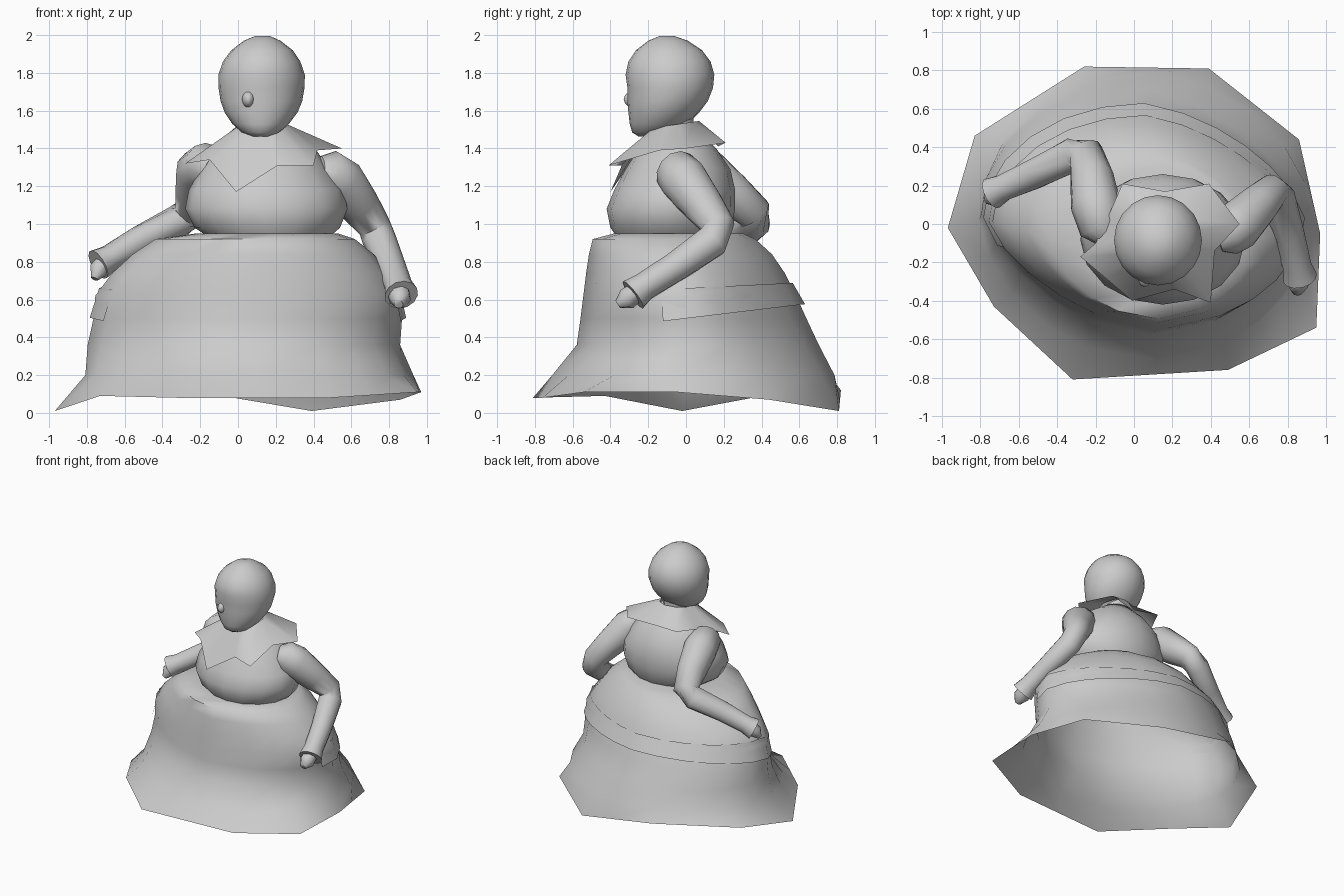
import bpy, bmesh, math
from mathutils import Vector


def loft(name, rings, cap_start=False, cap_end=False, smooth=60):
    """Skin a stack of equal-length closed rings."""
    bm = bmesh.new()
    rows = [[bm.verts.new(p) for p in r] for r in rings]
    n = len(rows[0])
    for a, b in zip(rows, rows[1:]):
        for i in range(n):
            j = (i + 1) % n
            bm.faces.new((a[i], a[j], b[j], b[i]))
    if cap_start:
        bm.faces.new(rows[0][::-1])
    if cap_end:
        bm.faces.new(rows[-1])
    bmesh.ops.recalc_face_normals(bm, faces=bm.faces)
    me = bpy.data.meshes.new(name)
    bm.to_mesh(me)
    bm.free()
    ob = bpy.data.objects.new(name, me)
    bpy.context.collection.objects.link(ob)
    bpy.ops.object.select_all(action='DESELECT')
    ob.select_set(True)
    bpy.context.view_layer.objects.active = ob
    bpy.ops.object.shade_smooth_by_angle(angle=math.radians(smooth))
    return ob


def oval(angles, z, x0, x1, y0, y1, skew=0, tilt=0):
    """Elliptical ring by extents; skew flattens two opposite diagonals, tilt lifts the back."""
    pts = []
    for a in angles:
        r = 1 - skew * max(0, math.sin(2 * a))
        x = (x0 + x1) / 2 + (x1 - x0) / 2 * r * math.cos(a)
        y = (y0 + y1) / 2 + (y1 - y0) / 2 * r * math.sin(a)
        pts.append((x, y, z + tilt * y))
    return pts


def turn(n):
    return [2 * math.pi * i / n for i in range(n)]


def tube(name, path, sides=12):
    """Sleeve or hand: round sections (x, y, z, radius) along a bent path."""
    pts = [Vector(p[:3]) for p in path]
    rings = []
    for i, p in enumerate(pts):
        t = pts[min(i + 1, len(pts) - 1)] - pts[max(i - 1, 0)]
        t.normalize()
        u = t.cross(Vector((1, 0.3, 0))).normalized()
        v = t.cross(u)
        rings.append([p + path[i][3] * (u * math.cos(a) + v * math.sin(a)) for a in turn(sides)])
    return loft(name, rings, True, True)


# Skirt: uneven ten-sided hem (open underneath) rising through a soft fold to the waist
corners = [(0.97, -0.05, 0.11), (0.86, 0.44, 0.07), (0.39, 0.81, 0.01), (-0.26, 0.82, 0.12),
           (-0.83, 0.46, 0.10), (-0.97, -0.02, 0.01), (-0.73, -0.43, 0.09), (-0.32, -0.81, 0.08),
           (0.49, -0.76, 0.08), (0.95, -0.54, 0.11)]
hem = []
for p, q in zip(corners, corners[1:] + corners[:1]):
    hem += [Vector(p), (Vector(p) + Vector(q)) / 2]
hem_angles = [math.atan2(p.y / 0.82, (p.x - 0.02) / 0.95) for p in hem]
skirt_rings = [(0.20, -0.81, 0.93, -0.71, 0.79, 0.04), (0.36, -0.80, 0.86, -0.58, 0.71, 0.10),
               (0.50, -0.77, 0.87, -0.56, 0.645, 0.12), (0.62, -0.76, 0.88, -0.545, 0.59, 0.12),
               (0.74, -0.67, 0.80, -0.53, 0.53, 0.12), (0.84, -0.56, 0.72, -0.515, 0.46, 0.10),
               (0.92, -0.44, 0.62, -0.495, 0.37, 0.06), (0.95, -0.22, 0.53, -0.38, 0.30, 0)]
loft("skirt", [hem] + [oval(hem_angles, *r) for r in skirt_rings], cap_end=True)

# Overskirt edge: a shallow flap lying on the sides and back
flap_angles = [math.radians(d) for d in range(-15, 196, 15)]
flap = [oval(flap_angles, 0.50, -0.785, 0.89, -0.565, 0.63, 0.11, 0.12),
        oval(flap_angles, 0.66, -0.735, 0.855, -0.54, 0.565, 0.12, 0.05)]
bm = bmesh.new()
low, high = [[bm.verts.new(p) for p in row] for row in flap]
for i in range(len(low) - 1):
    bm.faces.new((low[i], low[i + 1], high[i + 1], high[i])).smooth = True
mesh = bpy.data.meshes.new("overskirt_edge")
bm.to_mesh(mesh)
bm.free()
bpy.context.collection.objects.link(bpy.data.objects.new("overskirt_edge", mesh))

# Full bodice
bodice_rings = [(0.92, -0.14, 0.47, -0.36, 0.20), (0.98, -0.23, 0.54, -0.40, 0.24),
                (1.08, -0.28, 0.58, -0.42, 0.26), (1.18, -0.26, 0.56, -0.38, 0.26),
                (1.29, -0.20, 0.48, -0.32, 0.235), (1.40, -0.13, 0.41, -0.25, 0.16),
                (1.51, 0.01, 0.25, -0.17, 0.05)]
loft("bodice", [oval(turn(16), *r) for r in bodice_rings], cap_end=True)

# Pointed collar: neck ring joined to a zigzag edge
collar_edge = [(0.55, 0.00, 1.40), (0.39, 0.21, 1.43), (0.16, 0.17, 1.41), (-0.06, 0.21, 1.43),
               (-0.13, 0.05, 1.41), (-0.20, -0.10, 1.36), (-0.28, -0.17, 1.32), (-0.15, -0.28, 1.34),
               (-0.01, -0.40, 1.17), (0.21, -0.34, 1.31), (0.40, -0.41, 1.31), (0.42, -0.14, 1.39)]
neck_angles = [math.atan2(y + 0.06, x - 0.13) for x, y, z in collar_edge]
loft("collar", [collar_edge, oval(neck_angles, 1.535, 0.00, 0.26, -0.20, 0.07, 0, 0.15)])

# Neck and head
loft("neck", [oval(turn(12), z, 0.03, 0.23, -0.18, 0.04) for z in (1.42, 1.58)])
head_rings = [(1.462, 0.08, 0.16, -0.25, -0.14), (1.485, 0.02, 0.22, -0.285, -0.07),
              (1.53, -0.03, 0.27, -0.298, 0.01), (1.59, -0.07, 0.315, -0.305, 0.07),
              (1.65, -0.092, 0.34, -0.31, 0.115), (1.72, -0.103, 0.352, -0.31, 0.143),
              (1.79, -0.104, 0.354, -0.32, 0.15), (1.86, -0.08, 0.33, -0.305, 0.13),
              (1.92, -0.035, 0.29, -0.265, 0.085), (1.97, 0.03, 0.225, -0.20, 0.01),
              (1.995, 0.09, 0.17, -0.14, -0.06)]
loft("head", [oval(turn(20), *r) for r in head_rings], True, True)

# Nose
bpy.ops.mesh.primitive_uv_sphere_add(segments=10, ring_count=6, radius=1, location=(0.055, -0.275, 1.66))
nose = bpy.context.object
nose.name = "nose"
nose.scale = (0.035, 0.055, 0.045)
bpy.ops.object.shade_smooth_by_angle(angle=math.radians(60))

# Sleeved arms with flared cuffs, then hands
tube("left_sleeve", [(0.43, -0.07, 1.28, 0.08), (0.48, -0.05, 1.275, 0.12), (0.54, -0.01, 1.23, 0.13),
                     (0.64, 0.09, 1.10, 0.11), (0.72, 0.17, 0.99, 0.09), (0.75, 0.14, 0.91, 0.09),
                     (0.81, -0.06, 0.77, 0.08), (0.85, -0.22, 0.67, 0.075), (0.865, -0.28, 0.625, 0.09)])
tube("left_hand", [(0.86, -0.25, 0.65, 0.05), (0.855, -0.31, 0.605, 0.06), (0.85, -0.36, 0.575, 0.025)], 8)
tube("right_sleeve", [(-0.12, -0.06, 1.29, 0.08), (-0.17, -0.01, 1.31, 0.12), (-0.20, 0.10, 1.28, 0.13),
                      (-0.22, 0.24, 1.16, 0.115), (-0.25, 0.36, 1.06, 0.095), (-0.32, 0.36, 1.01, 0.09),
                      (-0.52, 0.26, 0.91, 0.08), (-0.68, 0.19, 0.82, 0.07), (-0.74, 0.16, 0.785, 0.085)])
tube("right_hand", [(-0.71, 0.16, 0.79, 0.05), (-0.74, 0.14, 0.755, 0.05), (-0.76, 0.12, 0.71, 0.02)], 8)
